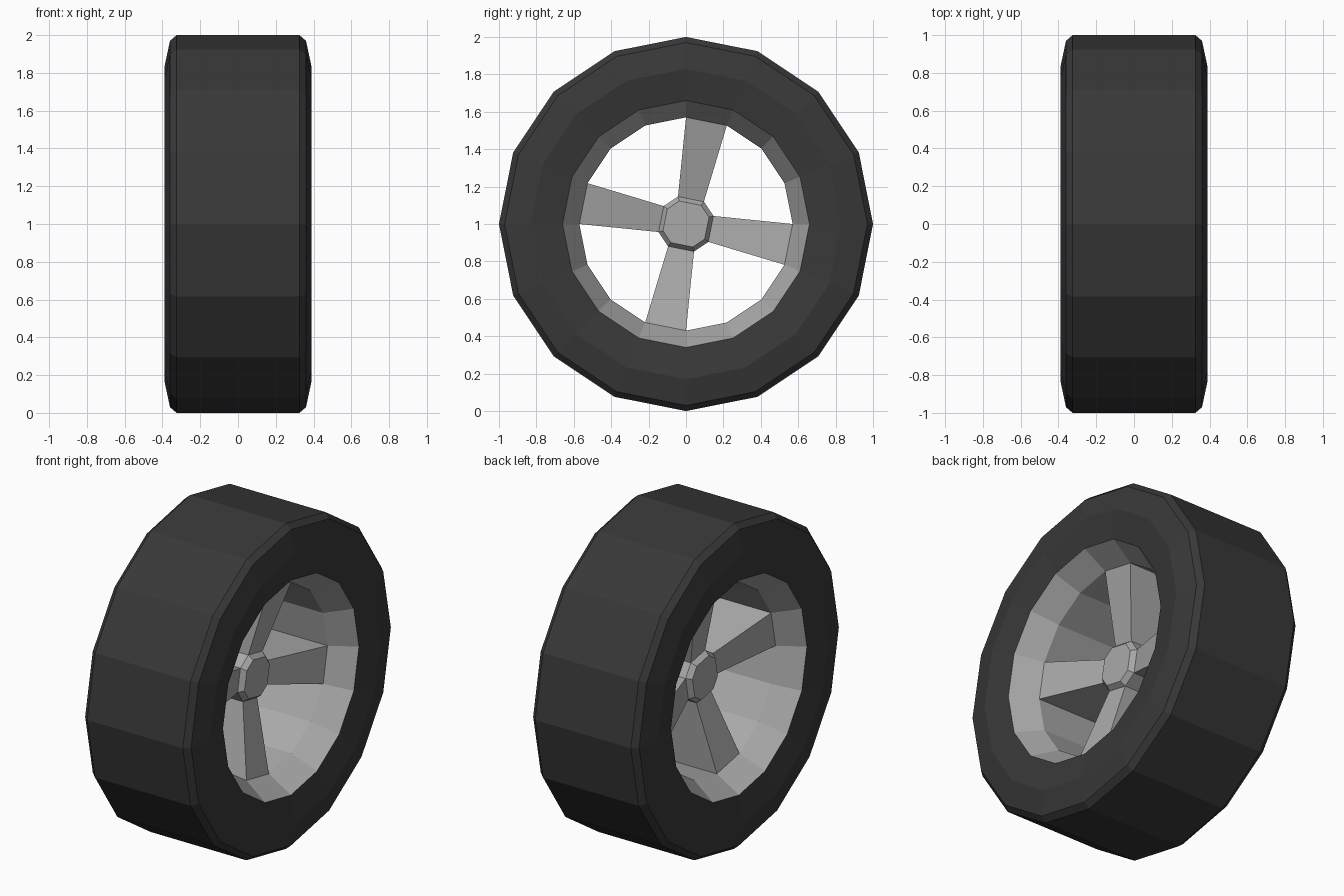
import bpy
from math import sin, cos, radians

if "Cube" in bpy.data.objects:
    bpy.data.objects.remove(bpy.data.objects["Cube"])

SIDES = 16
CENTRE_Z = 1.0


def polar(x, r, deg):
    a = radians(deg)
    return (x, r * cos(a), CENTRE_Z + r * sin(a))


def make(name, verts, faces, mat=None):
    mesh = bpy.data.meshes.new(name)
    mesh.from_pydata(verts, [], faces)
    obj = bpy.data.objects.new(name, mesh)
    bpy.context.collection.objects.link(obj)
    if mat:
        mesh.materials.append(mat)
    return obj


def lathe(name, profile, angles, mat=None, caps=False):
    """Sweep (x, radius) points around the axle; faces point left of the path."""
    n = len(angles)
    verts = [polar(x, r, a) for x, r in profile for a in angles]
    faces = []
    for i in range(len(profile) - 1):
        for j in range(n):
            k = (j + 1) % n
            faces.append((i * n + j, i * n + k, (i + 1) * n + k, (i + 1) * n + j))
    if caps:
        last = (len(profile) - 1) * n
        faces.append(tuple(reversed(range(n))))
        faces.append(tuple(last + j for j in range(n)))
    # path running from -x to +x on the outside needs reversed quads
    quads = len(faces) - (2 if caps else 0)
    if profile[0][0] < profile[-1][0]:
        faces[:quads] = [tuple(reversed(f)) for f in faces[:quads]]
    return make(name, verts, faces, mat)


def mirrored(half):
    """Complete a half profile given from the centre out to +x."""
    return [(-x, r) for x, r in reversed(half)] + half


rubber = bpy.data.materials.new("rubber")
rubber.diffuse_color = (0.04, 0.04, 0.04, 1)
rubber.use_nodes = True
rubber.node_tree.nodes["Principled BSDF"].inputs["Base Color"].default_value = rubber.diffuse_color
metal = bpy.data.materials.new("metal")
metal.diffuse_color = (0.4, 0.4, 0.4, 1)
metal.use_nodes = True
metal.node_tree.nodes["Principled BSDF"].inputs["Base Color"].default_value = metal.diffuse_color

ring = [i * 360 / SIDES for i in range(SIDES)]

# Tyre: flat tread, chamfered shoulders, bulging sidewalls
tyre = mirrored([(0.325, 1.0), (0.36, 0.97), (0.39, 0.83), (0.36, 0.66)])
lathe("tyre", tyre, ring, rubber)

# Rim: flared lips around a straight barrel, seen from inside
rim = mirrored([(0.21, 0.57), (0.36, 0.66)])
lathe("rim", rim[::-1], ring, metal)

# Hub: uneven octagon, long sides facing the spokes, chamfered ends
MID, HALF = 11.25, 27.5
hub_angles = [90 * q - MID + s * HALF for q in range(4) for s in (-1, 1)]
hub = mirrored([(0.10, 0.153), (0.13, 0.128)])
lathe("hub", hub, hub_angles, metal, caps=True)

# Spokes: tapered blocks, each spanning one side of the barrel
for q in range(4):
    base = 90 * q
    ends = [(0.10, 0.153, base - MID - HALF, base - MID + HALF),
            (0.21, 0.57, base - 2 * MID, base)]
    verts = []
    for x, r, a0, a1 in ends:
        verts += [polar(-x, r, a0), polar(x, r, a0), polar(x, r, a1), polar(-x, r, a1)]
    faces = [(i, (i + 1) % 4, (i + 1) % 4 + 4, i + 4) for i in range(4)]
    make(f"spoke_{q + 1}", verts, [tuple(reversed(f)) for f in faces], metal)
